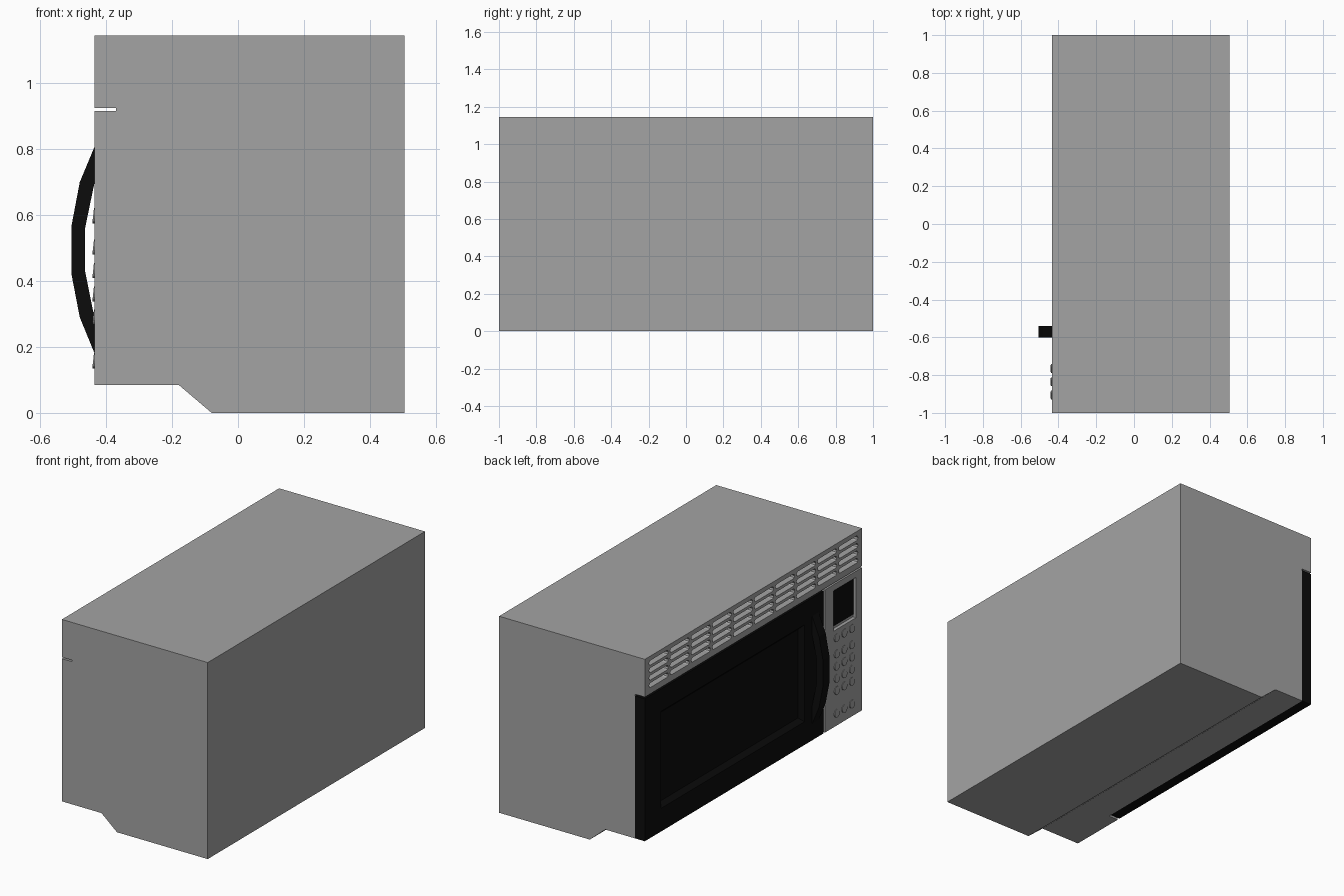
import bpy, bmesh, math
from mathutils import Vector

if "Cube" in bpy.data.objects:
    bpy.data.objects.remove(bpy.data.objects["Cube"])


def material(name, r, g, b):
    m = bpy.data.materials.new(name)
    m.diffuse_color = (r, g, b, 1)
    m.use_nodes = True
    m.node_tree.nodes["Principled BSDF"].inputs["Base Color"].default_value = m.diffuse_color
    return m


GRAY = material("gray metal", 0.37, 0.37, 0.37)
BLACK = material("black plastic", 0.0035, 0.0035, 0.0035)
FACE_X, BACK_X, DOOR_X = -0.435, 0.505, -0.372


def add_prism(bm, pts, vec):
    """Extrude a closed outline along a vector."""
    f = bm.faces.new([bm.verts.new(p) for p in pts])
    ext = bmesh.ops.extrude_face_region(bm, geom=[f])
    moved = [v for v in ext["geom"] if isinstance(v, bmesh.types.BMVert)]
    bmesh.ops.translate(bm, verts=moved, vec=vec)


def yz_rect(x, y0, y1, z0, z1):
    return [(x, y0, z0), (x, y1, z0), (x, y1, z1), (x, y0, z1)]


def finish(bm, name, mat):
    bmesh.ops.recalc_face_normals(bm, faces=bm.faces)
    me = bpy.data.meshes.new(name)
    bm.to_mesh(me)
    bm.free()
    me.materials.append(mat)
    ob = bpy.data.objects.new(name, me)
    bpy.context.collection.objects.link(ob)
    return ob


# Cabinet: side profile with stepped underside and a slit below the vent
bm = bmesh.new()
profile = [(FACE_X, 0.085), (-0.18, 0.085), (-0.08, 0), (BACK_X, 0), (BACK_X, 1.145),
           (FACE_X, 1.145), (FACE_X, 0.925), (-0.37, 0.925), (-0.37, 0.916), (FACE_X, 0.916)]
add_prism(bm, [(x, -1, z) for x, z in profile], (0, 2, 0))
cabinet = finish(bm, "cabinet", GRAY)

# Cutter: door opening, display recess and rows of vent slots
bm = bmesh.new()
add_prism(bm, yz_rect(-0.6, -0.658, 1.1, -0.05, 0.92), (0.6 + DOOR_X, 0, 0))
add_prism(bm, yz_rect(-0.6, -0.945, -0.735, 0.645, 0.88), (0.6 - 0.415, 0, 0))
r = 0.0135
for row in range(4):
    z = 0.975 + row * 0.0435
    for col in range(10):
        y = (col - 4.5) * 0.194
        slot = []
        for k in range(10):
            a = -math.pi / 2 + math.pi * (k % 5) / 4 + math.pi * (k // 5)
            side = 0.075 if k < 5 else -0.075
            slot.append((-0.5, y + side + r * math.cos(a), z + r * math.sin(a)))
        add_prism(bm, slot, (0.12, 0, 0))
cutter = finish(bm, "cutter", GRAY)
cutter.hide_render = True
mod = cabinet.modifiers.new("openings", "BOOLEAN")
mod.operation, mod.solver, mod.object = "DIFFERENCE", "EXACT", cutter
bpy.context.view_layer.objects.active = cabinet
bpy.ops.object.modifier_apply(modifier=mod.name)
bpy.data.objects.remove(cutter)

# Door slab with a sloped, recessed window
bm = bmesh.new()
add_prism(bm, yz_rect(FACE_X, -0.643, 1, 0.085, 0.915), (DOOR_X - FACE_X, 0, 0))
front = min(bm.faces, key=lambda f: f.calc_center_median().x)
bmesh.ops.inset_individual(bm, faces=[front], thickness=0.15)
for v, (y, z) in zip(sorted(front.verts, key=lambda v: (v.co.y > 0, v.co.z > 0.5)),
                     [(-0.47, 0.22), (-0.47, 0.785), (0.85, 0.22), (0.85, 0.785)]):
    v.co.y, v.co.z = y, z
bmesh.ops.inset_individual(bm, faces=[front], thickness=0.035)
for v in front.verts:
    v.co.x = FACE_X + 0.025
finish(bm, "door", BLACK)

# Curved door handle
bm = bmesh.new()
outer = [(FACE_X, 0.18), (-0.48, 0.29), (-0.505, 0.42), (-0.505, 0.568), (-0.48, 0.70), (FACE_X, 0.808)]
inner = [(FACE_X, 0.70), (-0.464, 0.56), (-0.464, 0.43), (FACE_X, 0.285)]
add_prism(bm, [(x, -0.6, z) for x, z in outer + inner], (0, 0.06, 0))
finish(bm, "handle", BLACK)

# Display screen at the bottom of its recess
bm = bmesh.new()
add_prism(bm, yz_rect(-0.418, -0.943, -0.75, 0.66, 0.865), (0.004, 0, 0))
finish(bm, "display_screen", BLACK)

# Round keypad buttons, tilted so the lower edge stands out more
bm = bmesh.new()
for z in (0.158, 0.29, 0.361, 0.432, 0.503, 0.598):
    for y in (-0.765, -0.835, -0.905):
        ring = []
        for k in range(16):
            a = k * math.tau / 16
            ring.append((-0.4395 + 0.0025 * math.sin(a), y + 0.023 * math.cos(a), z + 0.023 * math.sin(a)))
        add_prism(bm, ring, (0.008, 0, 0))
finish(bm, "keypad_buttons", GRAY)
